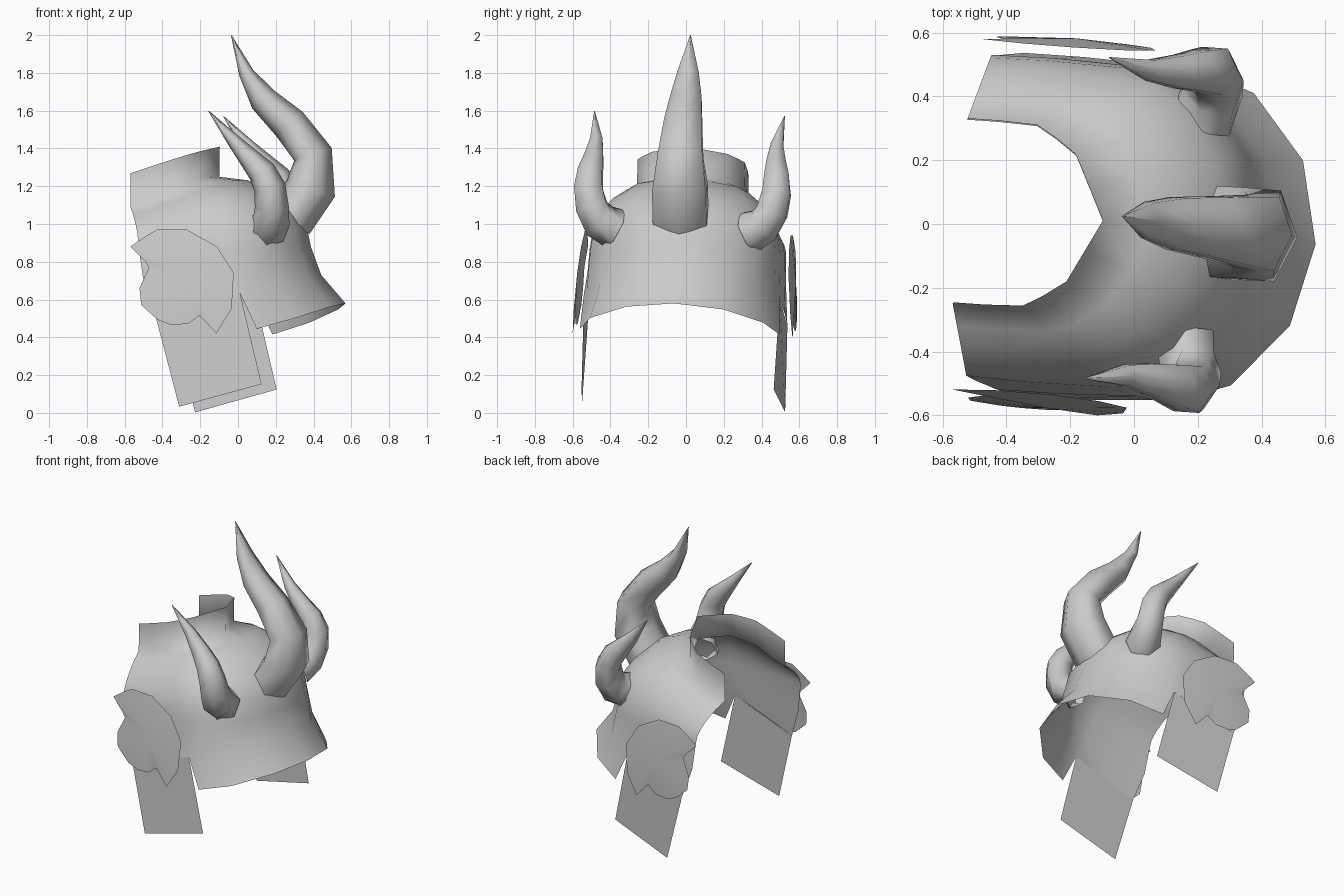
import bpy
from math import sin, cos, pi, radians
from mathutils import Vector, Matrix

if "Cube" in bpy.data.objects:
    bpy.data.objects.remove(bpy.data.objects["Cube"])

steel = bpy.data.materials.new("steel_grey")
GREY = (0.6, 0.6, 0.6, 1)
steel.diffuse_color = GREY
steel.use_nodes = True
steel.node_tree.nodes["Principled BSDF"].inputs["Base Color"].default_value = GREY

# The whole helmet sits slightly turned and tipped
POSE = (Matrix.Translation((0, -0.035, 0))
        @ Matrix.Rotation(radians(-4.5), 4, "Z")
        @ Matrix.Rotation(radians(-1.6), 4, "X"))


def make(name, verts, faces):
    mesh = bpy.data.meshes.new(name)
    mesh.from_pydata([POSE @ Vector(v) for v in verts], [], faces)
    mesh.materials.append(steel)
    mesh.shade_smooth()
    obj = bpy.data.objects.new(name, mesh)
    bpy.context.collection.objects.link(obj)
    return obj


def loft(name, rows, closed=False):
    """Skin a list of equally long point rows."""
    n = len(rows[0])
    faces = []
    for i in range(len(rows) - 1):
        for j in range(n if closed else n - 1):
            k = (j + 1) % n
            faces.append((i * n + j, i * n + k, (i + 1) * n + k, (i + 1) * n + j))
    return make(name, [p for row in rows for p in row], faces)


def mirrored(p, side):
    return Vector((p[0], p[1] * side, p[2]))


# Shell: each column is rim point, wall point, edge of the open crown, straightness
COLUMNS = [
    ((0.57, 0, 0.58), (0.385, 0, 0.88), (-0.1, 0, 1.25), 0),
    ((0.51, 0.26, 0.555), (0.34, 0.24, 0.87), (-0.15, 0.1, 1.245), 0),
    ((0.34, 0.46, 0.49), (0.22, 0.4, 0.86), (-0.2, 0.2, 1.225), 0),
    ((0.14, 0.53, 0.43), (0.08, 0.49, 0.85), (-0.27, 0.25, 1.19), 0),
    ((0.05, 0.52, 0.62), (-0.05, 0.505, 0.85), (-0.33, 0.285, 1.16), 0.1),
    ((-0.2, 0.53, 0.535), (-0.3, 0.51, 0.86), (-0.45, 0.29, 1.11), 0.3),
    ((-0.39, 0.53, 0.47), (-0.49, 0.505, 0.86), (-0.55, 0.29, 1.08), 0.5),
]


def shell_column(rim, wall, crown, straight):
    rim, wall, crown = Vector(rim), Vector(wall), Vector(crown)
    flare = rim.lerp(wall, 0.7)
    flare.z = (rim.z + wall.z) / 2
    points = [rim, flare]
    for i in range(6):
        t = i * pi / 10
        p = crown.lerp(wall, cos(t))
        rise = (1 - straight) * sin(t) + straight * (1 - cos(t))
        p.z = wall.z + (crown.z - wall.z) * rise
        points.append(p)
    # upright collar around the opening
    points.append(Vector((crown.x, crown.y, 1.41 + (crown.x + 0.1) * 0.33)))
    return points


half = [shell_column(*c) for c in COLUMNS]
other = [[mirrored(p, -1) for p in col] for col in reversed(half[1:])]
loft("helmet_shell", other + half)


# Horns: tapering six-sided tubes along a path of centre, depth, width
def horn(name, path, side=1, sides=6):
    centres = [mirrored(p, side) for p, _, _ in path]
    rings = []
    for i, (_, depth, width) in enumerate(path):
        a, b = centres[max(i - 1, 0)], centres[min(i + 1, len(path) - 1)]
        along = (b - a).normalized()
        across = Vector((0, 1, 0))
        across = (across - along * across.dot(along)).normalized()
        out = across.cross(along)
        rings.append([centres[i] + out * depth * cos(2 * pi * j / sides)
                      + across * width * sin(2 * pi * j / sides)
                      for j in range(sides)])
    return loft(name, rings, closed=True)


horn("centre_horn", [
    ((0.27, 0, 1.02), 0.13, 0.165), ((0.385, 0, 1.19), 0.135, 0.165),
    ((0.395, 0, 1.37), 0.105, 0.135), ((0.27, 0, 1.53), 0.095, 0.115),
    ((0.13, 0, 1.66), 0.075, 0.095), ((0.04, 0, 1.8), 0.04, 0.065),
    ((-0.04, 0, 2.0), 0.002, 0.002)])

SIDE_HORN = [
    ((0.18, 0.355, 0.965), 0.11, 0.11), ((0.21, 0.435, 1.005), 0.1, 0.105),
    ((0.215, 0.48, 1.08), 0.09, 0.095), ((0.205, 0.5, 1.18), 0.085, 0.085),
    ((0.165, 0.495, 1.26), 0.075, 0.075), ((0.1, 0.485, 1.33), 0.058, 0.06),
    ((0.01, 0.48, 1.43), 0.036, 0.038), ((-0.12, 0.505, 1.585), 0.002, 0.002)]

# Ear plate outline with two spikes, as x and z
EAR = [(-0.53, 0.865), (-0.45, 0.92), (-0.39, 0.955), (-0.23, 0.955),
       (-0.07, 0.865), (0.02, 0.725), (0.01, 0.535), (-0.07, 0.405),
       (-0.16, 0.5), (-0.22, 0.455), (-0.31, 0.45), (-0.38, 0.475),
       (-0.47, 0.555), (-0.48, 0.645), (-0.43, 0.755), (-0.45, 0.785)]

# Cheek guard corners
CHEEK = [(0.05, 0.52, 0.62), (-0.39, 0.53, 0.47),
         (-0.27, 0.54, 0.018), (0.165, 0.51, 0.138)]

for side, label in ((1, "left"), (-1, "right")):
    horn(label + "_horn", SIDE_HORN, side)
    make(label + "_cheek_guard", [mirrored(p, side) for p in CHEEK], [(0, 1, 2, 3)])
    # shallow domed ear plate
    edge = [mirrored((x, 0.56 + (0.75 - z) * 0.07, z), side) for x, z in EAR]
    n = len(edge)
    hub = mirrored((-0.23, 0.582, 0.7), side)
    make(label + "_ear_plate", edge + [hub],
         [(i, (i + 1) % n, n) for i in range(n)])
